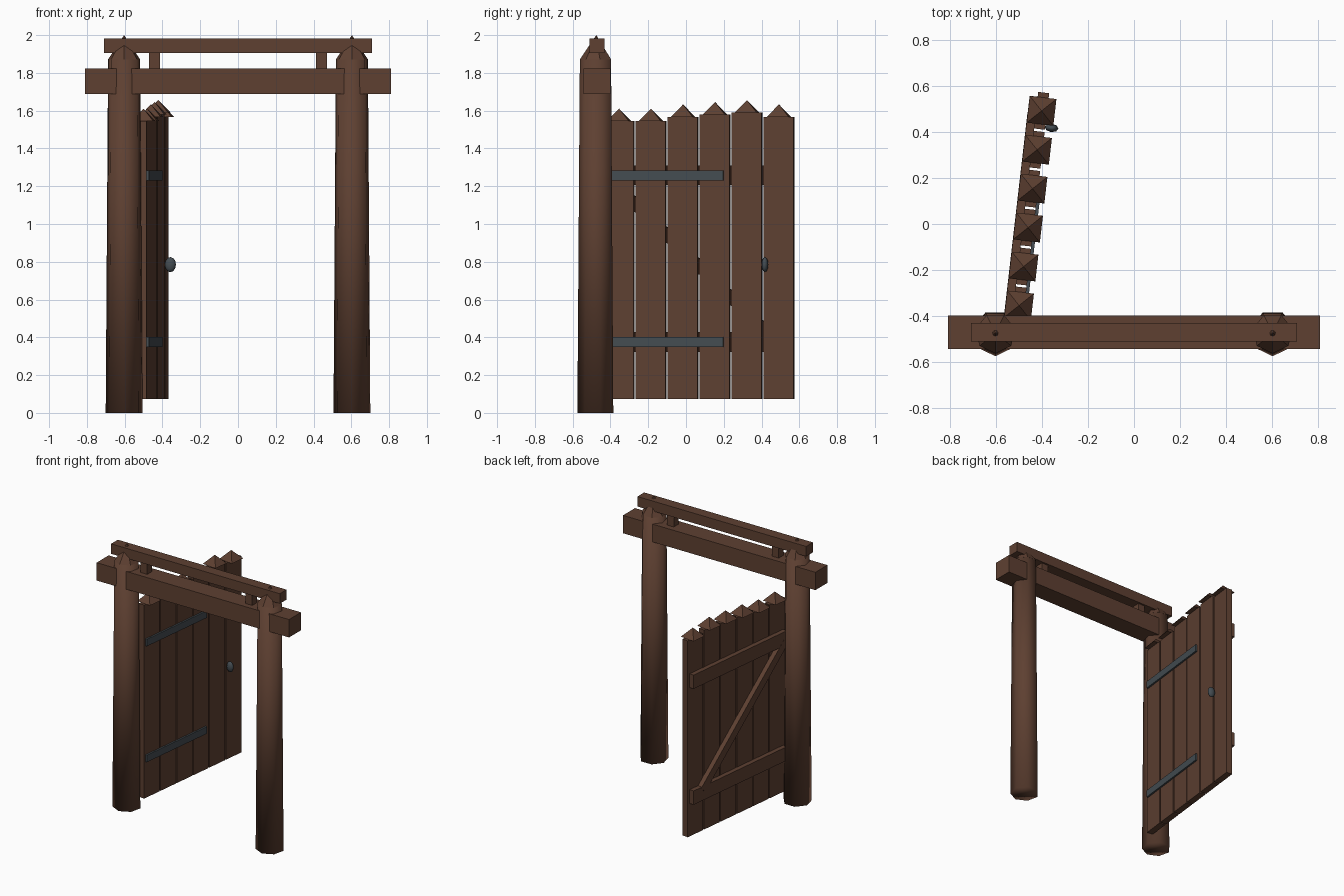
import bpy, bmesh, math
from mathutils import Matrix, Vector

if "Cube" in bpy.data.objects:
    bpy.data.objects.remove(bpy.data.objects["Cube"])


def material(name, rgb):
    m = bpy.data.materials.new(name)
    m.diffuse_color = (*rgb, 1)
    m.use_nodes = True
    m.node_tree.nodes["Principled BSDF"].inputs["Base Color"].default_value = m.diffuse_color
    return m


WOOD = material("brown_wood", (0.112, 0.051, 0.031))
IRON = material("dark_iron", (0.058, 0.073, 0.084))


def finish(name, bm, mat, matrix=Matrix(), smooth=False):
    bmesh.ops.recalc_face_normals(bm, faces=bm.faces)
    me = bpy.data.meshes.new(name)
    bm.to_mesh(me)
    bm.free()
    me.materials.append(mat)
    for p in me.polygons:
        p.use_smooth = smooth
    ob = bpy.data.objects.new(name, me)
    ob.matrix_world = matrix
    bpy.context.collection.objects.link(ob)
    return ob


def box(name, center, size, mat, parent=Matrix(), tilt=0):
    bm = bmesh.new()
    bmesh.ops.create_cube(bm, size=1, matrix=Matrix.Diagonal((*size, 1)))
    place = parent @ Matrix.Translation(center) @ Matrix.Rotation(tilt, 4, 'X')
    return finish(name, bm, mat, place)


def cone(name, center, sides, r1, r2, depth, mat, turn, parent=Matrix(), smooth=False):
    # Stands on its center point
    bm = bmesh.new()
    bmesh.ops.create_cone(bm, cap_ends=True, segments=sides, radius1=r1, radius2=r2,
                          depth=depth, matrix=Matrix.Translation((0, 0, depth / 2)))
    bmesh.ops.remove_doubles(bm, verts=bm.verts, dist=1e-5)
    # Put the first corner exactly at angle "turn"
    v = bm.verts[:][0].co
    bmesh.ops.rotate(bm, verts=bm.verts, matrix=Matrix.Rotation(turn - math.atan2(v.y, v.x), 3, 'Z'))
    return finish(name, bm, mat, parent @ Matrix.Translation(center), smooth)


# Gate frame: two tapered posts with pointed caps, lintel, top rail and spacers
POST_Y = -0.475
for side, s in (("left", -1), ("right", 1)):
    cone(f"{side}_post", (s * 0.603, POST_Y, 0), 7, 0.1, 0.087, 1.87, WOOD, -math.pi / 2, smooth=True)
    cone(f"{side}_post_cap", (s * 0.603, POST_Y, 1.87), 7, 0.088, 0, 0.13, WOOD, -math.pi / 2)
    box(f"{side}_spacer", (s * 0.442, -0.472, 1.863), (0.056, 0.056, 0.09), WOOD)
box("lintel", (0, -0.471, 1.755), (1.62, 0.144, 0.136), WOOD)
box("top_rail", (0, -0.471, 1.943), (1.42, 0.081, 0.076), WOOD)

# Door, swung open: local y runs along the door, local x points out of its face
DOOR = Matrix.Translation((-0.451, 0.069, 0)) @ Matrix.Rotation(math.radians(-6.6), 4, 'Z')
THICK = 0.048
BOTTOM = 0.073
TOPS = (1.545, 1.545, 1.567, 1.58, 1.59, 1.567)
for i, top in enumerate(TOPS):
    y = (i - 2.5) * 0.1704
    box(f"plank_{i + 1}", (0, y, (top + BOTTOM) / 2), (THICK, 0.16, top - BOTTOM), WOOD, DOOR)
    cone(f"plank_point_{i + 1}", (0, y, top), 4, 0.0825, 0, 0.066, WOOD, math.pi / 4, DOOR)

# Back battens, front hinge straps
BACK_X = -THICK / 2 - 0.0175
for name, z in (("lower", 0.376), ("upper", 1.258)):
    box(f"{name}_batten", (BACK_X, 0, z), (0.035, 0.97, 0.105), WOOD, DOOR)
    box(f"{name}_hinge_strap", (THICK / 2 + 0.006, -0.18, z), (0.014, 0.625, 0.053), IRON, DOOR)

# Diagonal brace on the back
a, b = Vector((BACK_X, 0.385, 0.40)), Vector((BACK_X, -0.475, 1.23))
d = b - a
box("diagonal_brace", (a + b) / 2, (0.037, d.length, 0.06), WOOD, DOOR, math.atan2(d.z, d.y))

# Door knob
bm = bmesh.new()
bmesh.ops.create_uvsphere(bm, u_segments=8, v_segments=6, radius=1,
                          matrix=Matrix.Diagonal((0.03, 0.018, 0.04, 1)))
finish("door_knob", bm, IRON, DOOR @ Matrix.Translation((0.052, 0.357, 0.785)), smooth=True)
